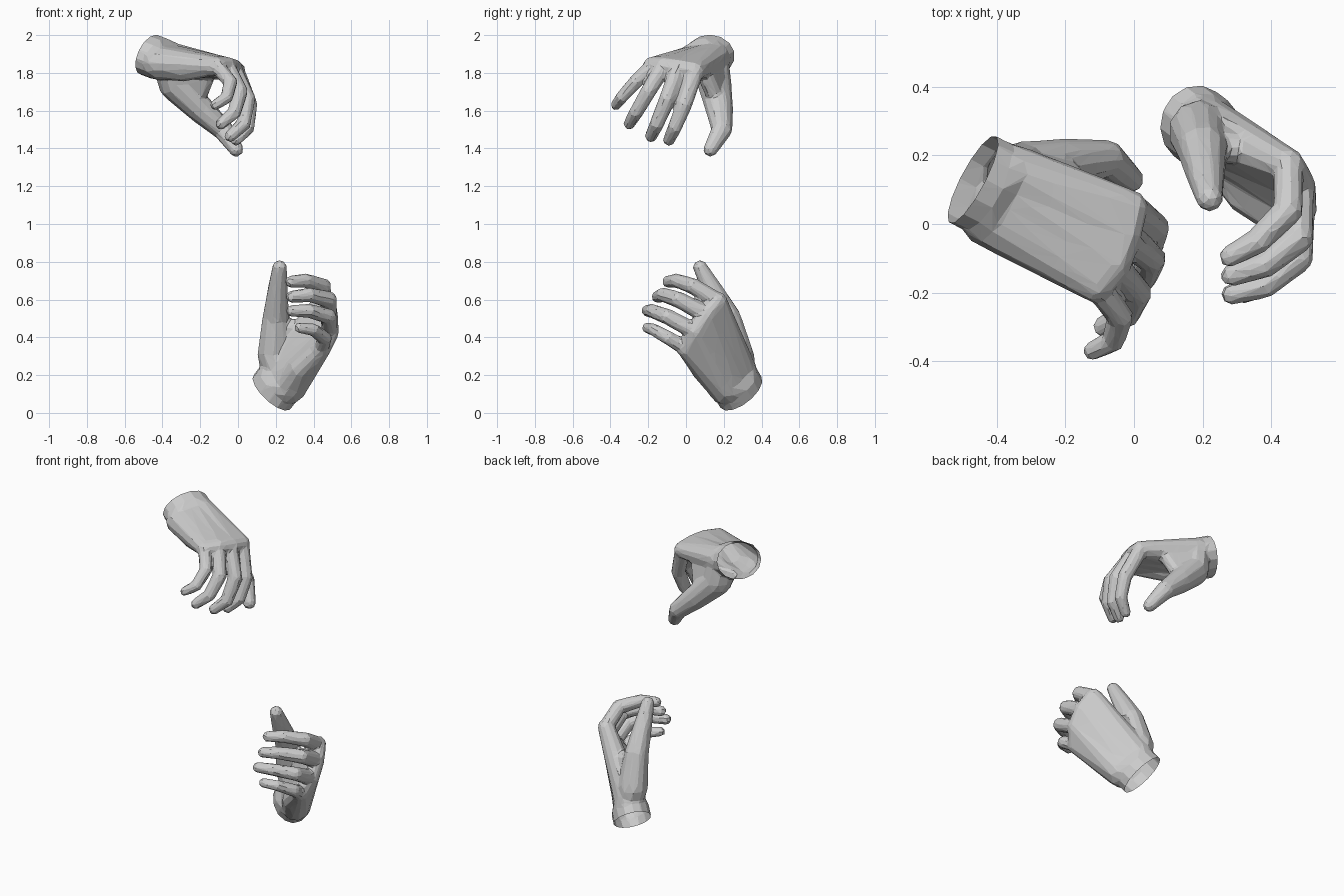
import bpy, bmesh, math
from mathutils import Vector as V

if "Cube" in bpy.data.objects:
    bpy.data.objects.remove(bpy.data.objects["Cube"])

# unit ball used to round off every joint
_b = bmesh.new()
bmesh.ops.create_icosphere(_b, subdivisions=2, radius=1.03)
BALL = [v.co.copy() for v in _b.verts]
_b.free()


def ball(p, r):
    return [V(p) + b * r for b in BALL]


def add_hull(bm, points):
    """Convex hull of the points, appended to bm."""
    tmp = bmesh.new()
    for p in points:
        tmp.verts.new(p)
    res = bmesh.ops.convex_hull(tmp, input=tmp.verts[:])
    junk = {g for g in res["geom_interior"] + res["geom_unused"] if isinstance(g, bmesh.types.BMVert)}
    bmesh.ops.delete(tmp, geom=list(junk), context='VERTS')
    bmesh.ops.recalc_face_normals(tmp, faces=tmp.faces[:])
    me = bpy.data.meshes.new("tmp")
    tmp.to_mesh(me)
    tmp.free()
    bm.from_mesh(me)
    bpy.data.meshes.remove(me)


def evaluate(ob):
    dg = bpy.context.evaluated_depsgraph_get()
    me = bpy.data.meshes.new_from_object(ob.evaluated_get(dg))
    ob.modifiers.clear()
    ob.data = me


def make_hand(name, wrist, axis, across, side, fingers, thumb):
    c, axis, u = V(wrist), V(axis).normalized(), V(across).normalized()
    palm = axis.cross(u).normalized() * side
    u = palm.cross(axis).normalized() * side
    bm = bmesh.new()

    # wrist stub
    ring = []
    for d in (-0.04, 0.06):
        for i in range(14):
            a = 2 * math.pi * i / 14
            ring.append(c + axis * d + u * 0.145 * math.cos(a) + palm * 0.112 * math.sin(a))
    carpal = [c + axis * 0.1 + u * t for t in (0.065, 0.02, -0.03, -0.075)]
    add_hull(bm, ring)
    add_hull(bm, ring[14:] + [p for k in carpal for p in ball(k, 0.088)])

    # palm, one slab between each pair of metacarpals
    mcp = [V(f[0]) for f in fingers]
    for i in range(3):
        pts = []
        for j in (i, i + 1):
            pts += ball(carpal[j], 0.088) + ball(mcp[j], 0.049)
        add_hull(bm, pts)

    # heel of the palm on the little finger side
    heel = carpal[3].lerp(mcp[3], 0.45) + palm * 0.025
    add_hull(bm, ball(heel, 0.065) + ball(carpal[3], 0.085) + ball(mcp[3], 0.045))

    # fingers
    for f, s in zip(fingers, (1, 1.02, 0.98, 0.88)):
        for i in range(3):
            r = (0.045, 0.042, 0.037, 0.031)
            add_hull(bm, ball(f[i], r[i] * s) + ball(f[i + 1], r[i + 1] * s))

    # thumb with its muscle and web
    tr = (0.088, 0.072, 0.054, 0.038)
    add_hull(bm, ball(carpal[0], 0.08) + ball(carpal[1], 0.08) + ball(thumb[0], tr[0]))
    for i in range(3):
        add_hull(bm, ball(thumb[i], tr[i]) + ball(thumb[i + 1], tr[i + 1]))
    web = carpal[0].lerp(mcp[0], 0.6)
    add_hull(bm, ball(web, 0.045) + ball(carpal[0], 0.07) + ball(thumb[0], 0.06)
             + ball(V(thumb[0]).lerp(V(thumb[1]), 0.8), 0.045))

    me = bpy.data.meshes.new(name)
    bm.to_mesh(me)
    bm.free()
    ob = bpy.data.objects.new(name, me)
    bpy.context.collection.objects.link(ob)

    # fuse into one skin, then reduce to low-poly facets
    m = ob.modifiers.new("fuse", 'REMESH')
    m.mode = 'VOXEL'
    m.voxel_size = 0.008
    m = ob.modifiers.new("soften", 'SMOOTH')
    m.factor, m.iterations = 0.5, 4
    evaluate(ob)
    m = ob.modifiers.new("facets", 'DECIMATE')
    m.ratio = min(1, 1500 / (2 * len(ob.data.polygons)))
    evaluate(ob)

    # cut the wrist open
    bm = bmesh.new()
    bm.from_mesh(ob.data)
    bmesh.ops.bisect_plane(bm, geom=bm.verts[:] + bm.edges[:] + bm.faces[:], dist=1e-5,
                           plane_co=c, plane_no=-axis, clear_outer=True)
    for f in bm.faces:
        f.smooth = False
    bm.to_mesh(ob.data)
    bm.free()
    ob.data.name = name
    return ob


# fingers run index to little, each from knuckle to tip
make_hand("upper_hand", (-0.47, 0.13, 1.895), (0.85, -0.43, -0.31), (0.48, 0.86, 0.14), -1,
          [[(-0.01, 0.05, 1.81), (0.06, -0.01, 1.63), (0.05, -0.06, 1.51), (-0.01, -0.09, 1.445)],
           [(-0.03, -0.04, 1.825), (0.05, -0.1, 1.66), (0.03, -0.155, 1.53), (-0.04, -0.185, 1.465)],
           [(-0.06, -0.12, 1.835), (0.01, -0.2, 1.70), (-0.02, -0.265, 1.59), (-0.09, -0.3, 1.53)],
           [(-0.11, -0.18, 1.835), (-0.04, -0.27, 1.75), (-0.06, -0.34, 1.67), (-0.12, -0.37, 1.63)]],
          [(-0.33, 0.15, 1.74), (-0.2, 0.175, 1.61), (-0.08, 0.19, 1.5), (-0.01, 0.13, 1.395)])

make_hand("lower_hand", (0.18, 0.29, 0.11), (0.54, -0.42, 0.73), (-0.48, 0.58, 0.65), 1,
          [[(0.45, 0.17, 0.59), (0.45, 0.04, 0.67), (0.36, -0.05, 0.70), (0.28, -0.095, 0.695)],
           [(0.48, 0.11, 0.52), (0.48, -0.04, 0.6), (0.38, -0.12, 0.625), (0.285, -0.15, 0.615)],
           [(0.485, 0.05, 0.43), (0.48, -0.1, 0.51), (0.38, -0.18, 0.54), (0.285, -0.205, 0.54)],
           [(0.44, 0.0, 0.34), (0.46, -0.09, 0.395), (0.4, -0.17, 0.44), (0.325, -0.205, 0.45)]],
          [(0.19, 0.27, 0.31), (0.2, 0.22, 0.5), (0.21, 0.14, 0.65), (0.22, 0.075, 0.77)])
